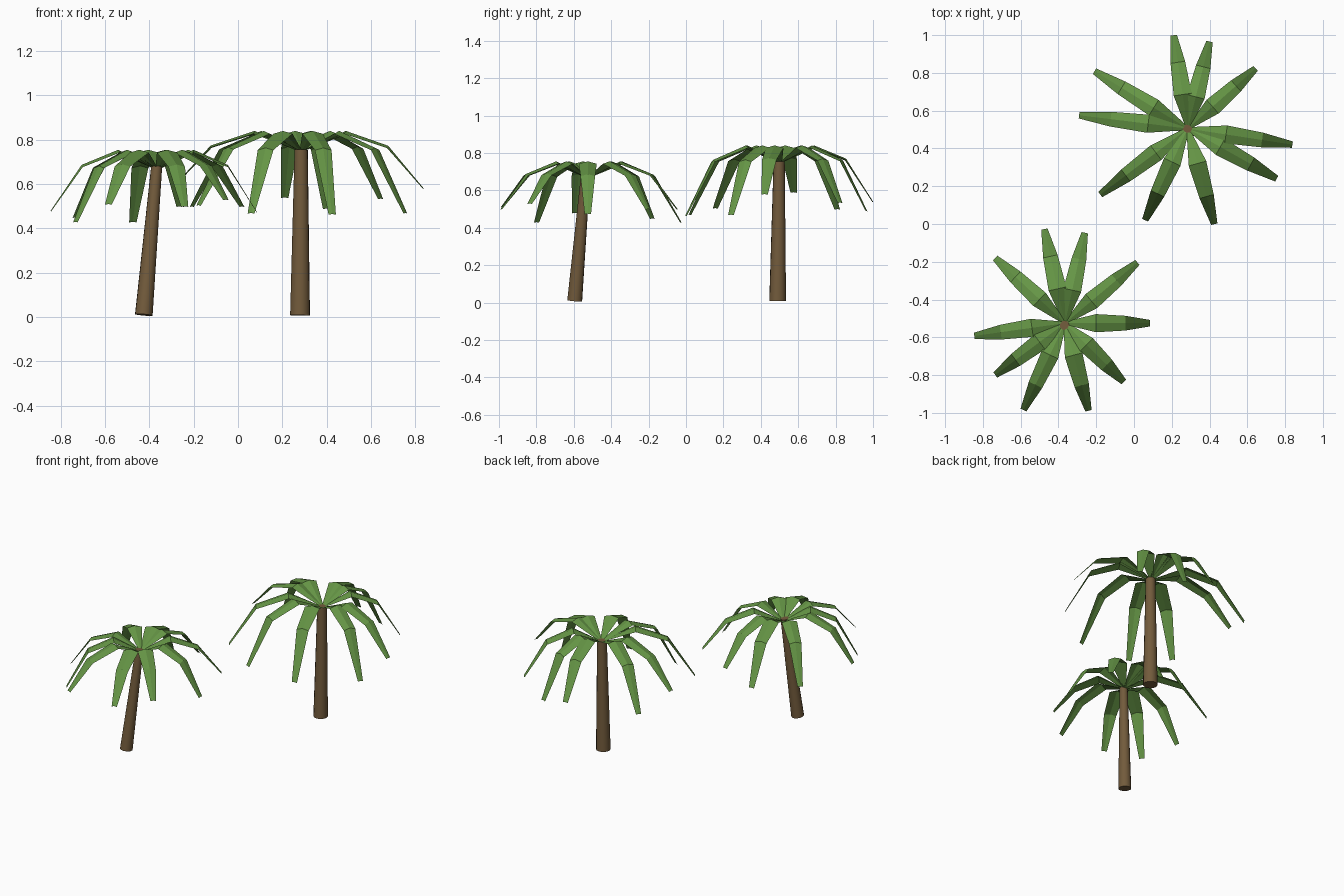
import bpy, bmesh, math
from mathutils import Vector

cube = bpy.data.objects.get("Cube")
if cube:
    bpy.data.objects.remove(cube, do_unlink=True)


def make_material(name, color):
    mat = bpy.data.materials.new(name)
    mat.use_nodes = True
    mat.diffuse_color = color
    mat.node_tree.nodes["Principled BSDF"].inputs["Base Color"].default_value = color
    return mat


LEAF = make_material("leaf_green", (0.13, 0.30, 0.06, 1))
BARK = make_material("bark_brown", (0.17, 0.105, 0.045, 1))


def finish(bm, name, mat):
    mesh = bpy.data.meshes.new(name)
    bm.to_mesh(mesh)
    bm.free()
    mesh.materials.append(mat)
    obj = bpy.data.objects.new(name, mesh)
    bpy.context.collection.objects.link(obj)
    return obj


# Tapered, possibly leaning trunk
def trunk(name, base, top, r_base, r_top):
    base, top = Vector(base), Vector(top)
    axis = top - base
    bm = bmesh.new()
    bmesh.ops.create_cone(bm, cap_ends=True, segments=14, radius1=r_base,
                          radius2=r_top, depth=axis.length)
    for f in bm.faces:
        f.smooth = len(f.verts) == 4
    obj = finish(bm, name, BARK)
    obj.location = (base + top) / 2
    obj.rotation_mode = 'QUATERNION'
    obj.rotation_quaternion = axis.to_track_quat('Z', 'Y')


# Crown of drooping three-segment fronds, each with a soft ridge down its middle
def crown(name, centre, rise, tips):
    centre = Vector(centre)
    bm = bmesh.new()
    for angle, reach, tip_z in tips:
        a = math.radians(angle)
        out = Vector((math.cos(a), math.sin(a), 0))
        side = Vector((-out.y, out.x, 0))
        peak = centre.z + rise
        knee = peak - 0.045 - 0.085 * (peak - tip_z)
        # distance along the reach, height, half width, ridge height
        stations = ((0, centre.z, 0.008, 0), (0.365, peak, 0.048, 0.013),
                    (0.71, knee, 0.039, 0.01), (1, tip_z, 0.017, 0.003))
        rows = []
        for t, z, half, ridge in stations:
            p = Vector((centre.x, centre.y, 0)) + out * reach * t
            rows.append([bm.verts.new(p + side * half * s +
                                      Vector((0, 0, z - ridge * abs(s))))
                         for s in (-1, 0, 1)])
        for near, far in zip(rows, rows[1:]):
            for i in range(2):
                bm.faces.new((near[i], far[i], far[i + 1], near[i + 1]))
    finish(bm, name, LEAF)


# Tall upright palm
trunk("tall_palm_trunk", (0.28, 0.49, 0.008), (0.285, 0.498, 0.755), 0.045, 0.03)
crown("tall_palm_fronds", (0.285, 0.505, 0.745), 0.095, (
    (98.6, 0.50, 0.54), (76, 0.475, 0.49), (41.6, 0.48, 0.535), (-8.7, 0.56, 0.58),
    (-29.4, 0.54, 0.47), (-74.5, 0.525, 0.465), (-115, 0.535, 0.47),
    (-143, 0.58, 0.505), (173, 0.58, 0.59), (148.4, 0.58, 0.50)))

# Short leaning palm
trunk("short_palm_trunk", (-0.425, -0.595, 0.01), (-0.367, -0.537, 0.68), 0.04, 0.025)
crown("short_palm_fronds", (-0.365, -0.525, 0.665), 0.09, (
    (102.4, 0.51, 0.43), (77.7, 0.49, 0.50), (40, 0.50, 0.50), (0, 0.45, 0.475),
    (-45, 0.44, 0.53), (-75, 0.48, 0.50), (-115.6, 0.51, 0.51),
    (-143.4, 0.46, 0.43), (-172, 0.485, 0.48), (137, 0.506, 0.45)))
